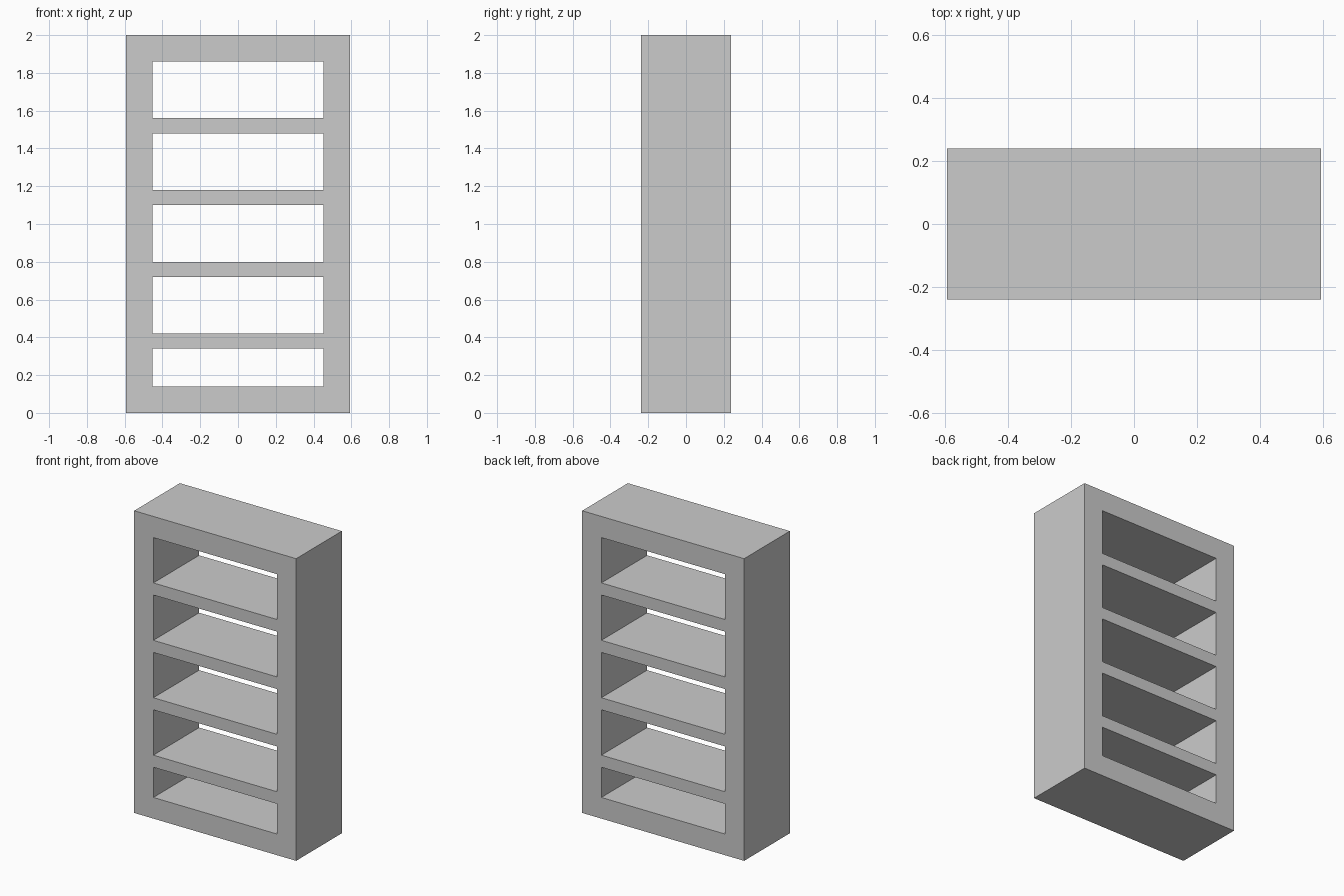
import bpy, bmesh

if "Cube" in bpy.data.objects:
    bpy.data.objects.remove(bpy.data.objects["Cube"])

HALF_W, HALF_IN, HALF_D = 0.593, 0.452, 0.239
xs = [-HALF_W, -HALF_IN, HALF_IN, HALF_W]

# Alternating heights: bottom board, then opening / shelf pairs up to the top board
zs = [0, 0.14, 0.34]
for i in range(4):
    zs += [0.42 + 0.38 * i, 0.72 + 0.38 * i]
zs.append(2.0)

bm = bmesh.new()
grid = [[bm.verts.new((x, -HALF_D, z)) for x in xs] for z in zs]

# Front frame: every cell is solid except the middle of the odd rows
for r in range(len(zs) - 1):
    for c in range(3):
        if c == 1 and r % 2 == 1:
            continue
        bm.faces.new((grid[r][c], grid[r][c + 1], grid[r + 1][c + 1], grid[r + 1][c]))

# Full depth, open from front to back
ext = bmesh.ops.extrude_face_region(bm, geom=bm.faces[:], use_keep_orig=True)
back = [v for v in ext["geom"] if isinstance(v, bmesh.types.BMVert)]
bmesh.ops.translate(bm, verts=back, vec=(0, 2 * HALF_D, 0))
bmesh.ops.recalc_face_normals(bm, faces=bm.faces[:])

mesh = bpy.data.meshes.new("open_bookcase")
bm.to_mesh(mesh)
bm.free()
bpy.context.collection.objects.link(bpy.data.objects.new("open_bookcase", mesh))
